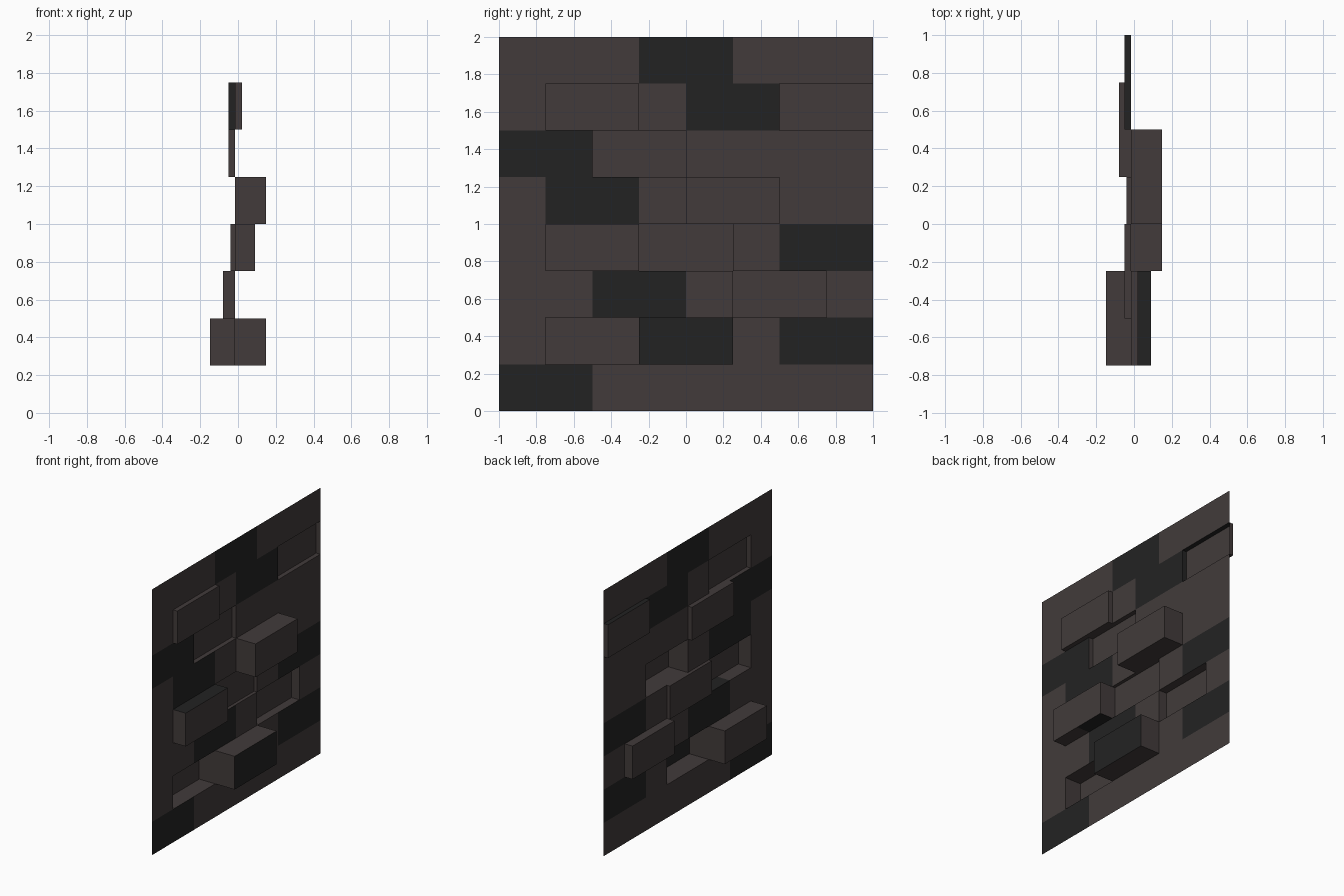
import bpy
import bmesh

cube = bpy.data.objects.get("Cube")
if cube:
    bpy.data.objects.remove(cube)

PLANE_X = -0.015
STEP = 0.25        # row height and half a brick length


def material(name, color):
    mat = bpy.data.materials.new(name)
    mat.use_nodes = True
    rgba = (*color, 1)
    mat.diffuse_color = rgba
    bsdf = next(n for n in mat.node_tree.nodes if n.type == 'BSDF_PRINCIPLED')
    bsdf.inputs["Base Color"].default_value = rgba
    bsdf.inputs["Roughness"].default_value = 0.9
    return mat


BROWN, DARK = 0, 1
materials = [material("warm_brown_brick", (0.054, 0.044, 0.043)),
             material("charcoal_brick", (0.0165, 0.0165, 0.0165))]

# Charcoal bricks as (row, start y); each one is two cells long
dark_bricks = [(0, -1), (1, -0.25), (1, 0.5), (2, -0.5), (3, 0.5),
               (4, -0.75), (5, -1), (6, 0), (7, -0.25)]

# Shifted bricks as (row, start y): face x
shifted = {(1, -0.75): -0.148, (1, -0.25): 0.147, (2, 0.25): -0.08,
           (3, -0.75): 0.09, (3, -0.25): -0.04, (4, 0): 0.147,
           (5, -0.5): -0.05, (6, -0.75): 0.02, (6, 0.5): -0.05}

# Charcoal side walls of shifted bricks, as (row, side, start y of the cell)
dark_walls = {(3, "top", -0.75), (3, "top", -0.5), (3, "bottom", -0.5),
              (6, "top", 0.5), (6, "top", 0.75), (6, "near", 0.5)}


def cells(bricks):
    return {(row, y + k * STEP) for row, y in bricks for k in (0, 1)}


dark_cells = cells(dark_bricks)
shifted_cells = cells(shifted)


def add_quad(bm, corners, index):
    face = bm.faces.new([bm.verts.new(c) for c in corners])
    face.material_index = index


def add_cell(bm, row, y, x):
    """One flat piece of wall facing +x."""
    z = row * STEP
    add_quad(bm, [(x, y, z), (x, y + STEP, z),
                  (x, y + STEP, z + STEP), (x, y, z + STEP)],
             DARK if (row, y) in dark_cells else BROWN)


def add_wall(bm, row, side, y, start, end, x):
    """Side wall joining the sheet to a shifted brick face."""
    (y0, z0), (y1, z1) = start, end
    add_quad(bm, [(PLANE_X, y0, z0), (PLANE_X, y1, z1), (x, y1, z1), (x, y0, z0)],
             DARK if (row, side, y) in dark_walls else BROWN)


def finish(bm, name):
    bmesh.ops.remove_doubles(bm, verts=bm.verts, dist=0.0005)
    mesh = bpy.data.meshes.new(name)
    bm.to_mesh(mesh)
    bm.free()
    for mat in materials:
        mesh.materials.append(mat)
    obj = bpy.data.objects.new(name, mesh)
    bpy.context.collection.objects.link(obj)


# Flat sheet of flush bricks
sheet = bmesh.new()
for row in range(8):
    for column in range(8):
        y = -1 + column * STEP
        if (row, y) not in shifted_cells:
            add_cell(sheet, row, y, PLANE_X)
finish(sheet, "wall_sheet")

# Bricks pushed out of or into the sheet
for number, ((row, y), x) in enumerate(shifted.items(), 1):
    bm = bmesh.new()
    z0, z1 = row * STEP, (row + 1) * STEP
    far = y + 2 * STEP
    for cell_y in (y, y + STEP):
        add_cell(bm, row, cell_y, x)
        add_wall(bm, row, "bottom", cell_y, (cell_y, z0), (cell_y + STEP, z0), x)
        add_wall(bm, row, "top", cell_y, (cell_y + STEP, z1), (cell_y, z1), x)
    add_wall(bm, row, "near", y, (y, z1), (y, z0), x)
    add_wall(bm, row, "far", y, (far, z0), (far, z1), x)
    kind = "raised" if x > PLANE_X else "recessed"
    finish(bm, f"{kind}_brick_{number}")
